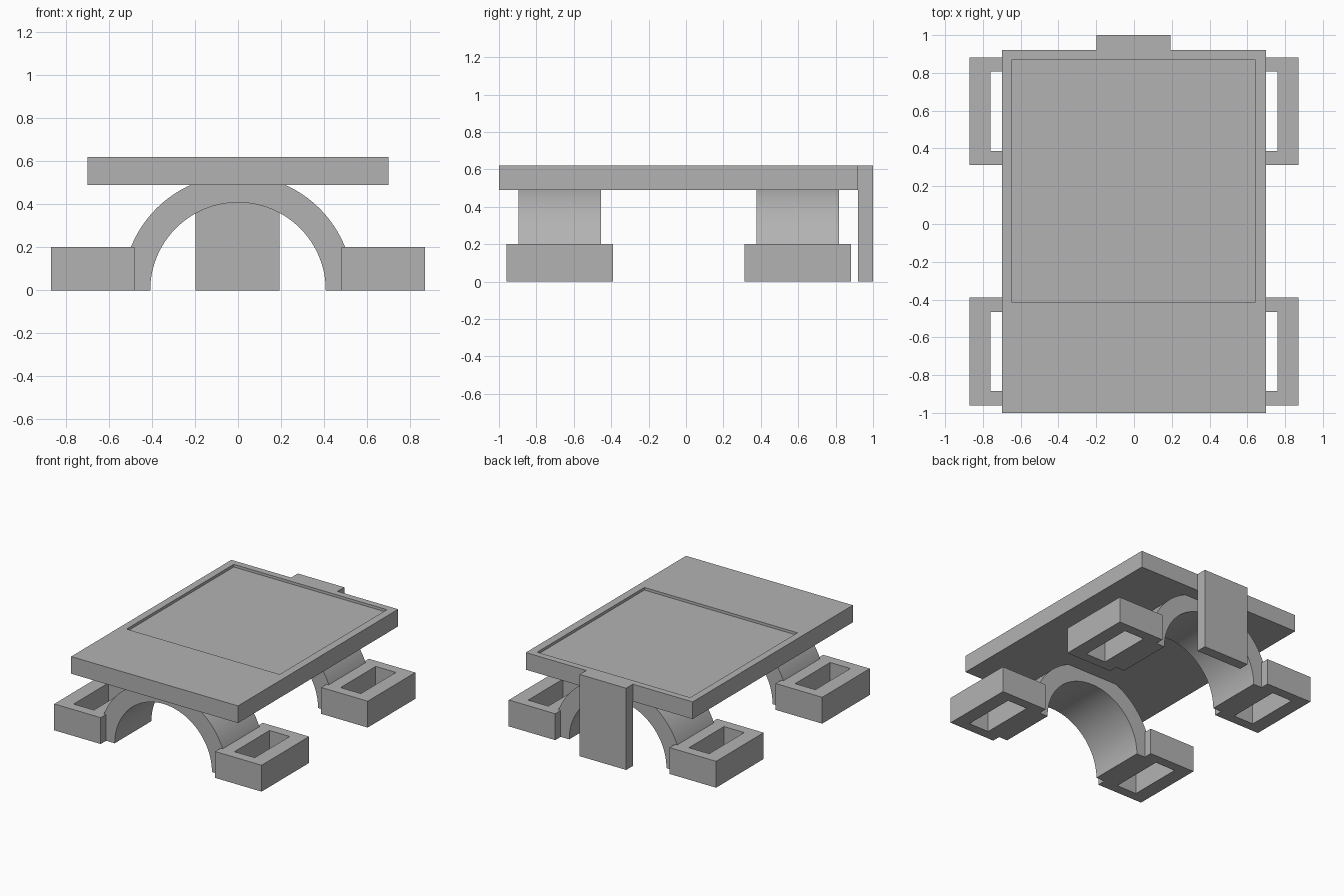
import bpy, bmesh
from math import pi, cos, sin

if "Cube" in bpy.data.objects:
    bpy.data.objects.remove(bpy.data.objects["Cube"], do_unlink=True)

grey = bpy.data.materials.new("plain grey")
grey.use_nodes = True
COLOUR = (0.45, 0.45, 0.45, 1)
grey.diffuse_color = COLOUR
grey.node_tree.nodes["Principled BSDF"].inputs["Base Color"].default_value = COLOUR


def finish(bm, name):
    bmesh.ops.recalc_face_normals(bm, faces=bm.faces)
    mesh = bpy.data.meshes.new(name)
    bm.to_mesh(mesh)
    bm.free()
    mesh.materials.append(grey)
    obj = bpy.data.objects.new(name, mesh)
    bpy.context.collection.objects.link(obj)
    return obj


def bridge(bm, a, b, closed=True):
    n = len(a)
    for i in range(n if closed else n - 1):
        j = (i + 1) % n
        bm.faces.new((a[i], a[j], b[j], b[i]))


def hollow_box(name, outer, inner, z0, z1, floor=None):
    """Box with a rectangular pocket down to floor, or a through hole if floor is None.
    Rectangles are (x0, x1, y0, y1)."""
    bm = bmesh.new()

    def ring(r, z):
        x0, x1, y0, y1 = r
        return [bm.verts.new((x, y, z)) for x, y in ((x0, y0), (x1, y0), (x1, y1), (x0, y1))]

    low = z0 if floor is None else floor
    rings = [ring(outer, z0), ring(outer, z1), ring(inner, z1), ring(inner, low)]
    for a, b in zip(rings, rings[1:]):
        bridge(bm, a, b)
    if floor is None:
        bridge(bm, rings[-1], rings[0])
    else:
        bm.faces.new(rings[0])
        bm.faces.new(rings[-1])
    return finish(bm, name)


def arch(name, r_in, r_out, y0, y1, steps=48):
    """Half tube standing on the ground, running along y."""
    bm = bmesh.new()

    def arc(r, y):
        return [bm.verts.new((r * cos(pi * i / steps), y, r * sin(pi * i / steps)))
                for i in range(steps + 1)]

    arcs = [arc(r_out, y0), arc(r_out, y1), arc(r_in, y1), arc(r_in, y0)]
    for i in range(4):
        bridge(bm, arcs[i], arcs[(i + 1) % 4], closed=False)
    for end in (0, -1):
        bm.faces.new([a[end] for a in arcs])
    obj = finish(bm, name)
    bpy.ops.object.select_all(action='DESELECT')
    obj.select_set(True)
    bpy.context.view_layer.objects.active = obj
    bpy.ops.object.shade_smooth_by_angle()
    return obj


# Flat deck with a shallow rectangular recess
hollow_box("deck", (-0.70, 0.70, -1.0, 0.92), (-0.645, 0.64, -0.415, 0.87),
           0.49, 0.62, floor=0.60)

# Upright tab at the back
bm = bmesh.new()
bmesh.ops.create_cube(bm, size=1)
bmesh.ops.scale(bm, vec=(0.39, 0.08, 0.62), verts=bm.verts)
bmesh.ops.translate(bm, vec=(-0.003, 0.96, 0.31), verts=bm.verts)
finish(bm, "back_tab")

# Two arches, each with a pair of hollow feet
for place, y in (("front", -0.675), ("back", 0.597)):
    arch(place + "_arch", 0.408, 0.537, y - 0.22, y + 0.22)
    for side, s in (("left", 1), ("right", -1)):
        def span(a, b, half):
            return (*sorted((s * a, s * b)), y - half, y + half)
        hollow_box(f"{place}_{side}_foot", span(0.48, 0.87, 0.285),
                   span(0.59, 0.76, 0.21), 0.0, 0.20)
